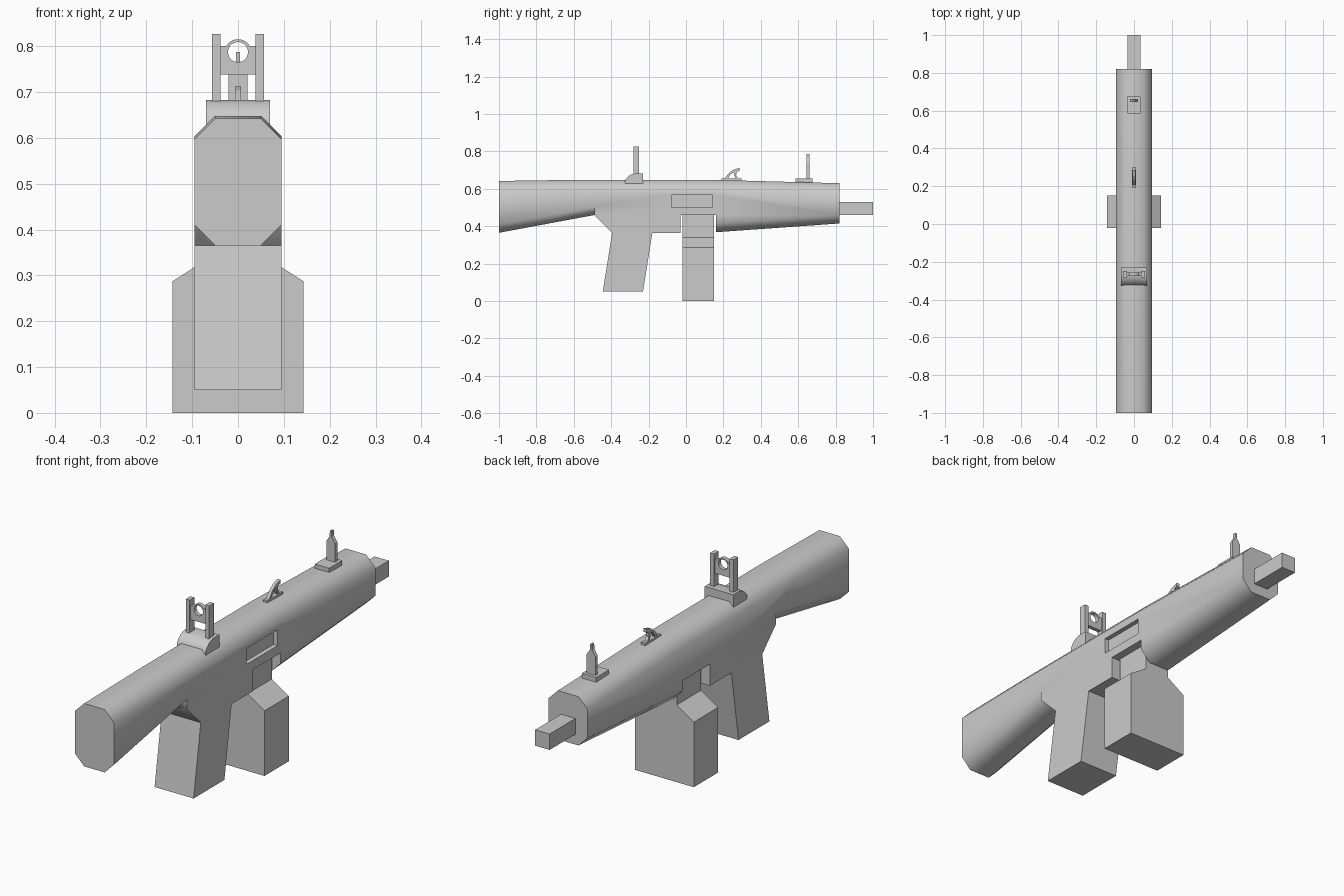
import bpy, bmesh, math

if "Cube" in bpy.data.objects:
    bpy.data.objects.remove(bpy.data.objects["Cube"])

def loft(name, sections, bm=None):
    """Skin matching closed 3D sections, with end caps."""
    own = bm is None
    bm = bm or bmesh.new()
    rings = [[bm.verts.new(p) for p in s] for s in sections]
    n = len(rings[0])
    faces = [bm.faces.new(rings[0]), bm.faces.new(rings[-1])]
    for a, b in zip(rings, rings[1:]):
        for i in range(n):
            j = (i + 1) % n
            faces.append(bm.faces.new((a[i], a[j], b[j], b[i])))
    bmesh.ops.recalc_face_normals(bm, faces=faces)
    return finish(name, bm) if own else None

def finish(name, bm):
    me = bpy.data.meshes.new(name)
    bm.to_mesh(me)
    bm.free()
    ob = bpy.data.objects.new(name, me)
    bpy.context.collection.objects.link(ob)
    return ob

def side_prism(name, pts, x0, x1):
    return loft(name, [[(x, y, z) for y, z in pts] for x in (x0, x1)])

def front_prism(name, pts, y0, y1):
    return loft(name, [[(x, y, z) for x, z in pts] for y in (y0, y1)])

def mirrored(half):
    return half + [(-x, z) for x, z in reversed(half)]

def box(name, x0, x1, y0, y1, z0, z1):
    return side_prism(name, [(y0, z0), (y1, z0), (y1, z1), (y0, z1)], x0, x1)

def cut(ob, cutter):
    cutter.hide_render = True
    m = ob.modifiers.new("cut", 'BOOLEAN')
    m.operation, m.solver, m.object = 'DIFFERENCE', 'EXACT', cutter
    bpy.context.view_layer.objects.active = ob
    bpy.ops.object.modifier_apply(modifier=m.name)
    bpy.data.objects.remove(cutter)

W = 0.095   # half width of body
C = 0.045   # chamfer size

# Body: side outline of stock, grip, receiver and handguard
body = side_prism("body", [
    (-1, .365), (-.49, .46), (-.395, .365), (-.445, .05), (-.23, .05),
    (-.18, .365), (-.03, .365), (-.03, .46), (.16, .46), (.16, .368),
    (.82, .415), (.82, .63), (.15, .648), (-.6, .648), (-1, .642)], -W, W)

# Chamfers along the top, the stock underside and the handguard underside
bm = bmesh.new()
for edge, up in (([(-1.1, .6405), (-.6, .648), (.15, .648), (.9, .6279)], 1),
                 ([(-1.1, .3464), (-.49, .46)], -1),
                 ([(.16, .368), (.9, .4205)], -1)):
    for s in (1, -1):
        loft("", [[(s * (W - C - .02), y, z + up * .02),
                   (s * (W + .02), y, z - up * (C + .02)),
                   (s * (W + .02), y, z + up * .02)] for y, z in edge], bm)
cut(body, finish("chamfer_cutter", bm))

# Ejection port on the right side
cut(body, box("port_cutter", .075, .2, -.075, .14, .5, .57))

# Barrel
box("barrel", -.035, .035, .82, 1, .46, .53)

# Magazine with narrow neck
front_prism("magazine", mirrored([(.143, 0), (.143, .287), (.06, .34), (.06, .46)]), -.02, .15)

# Rear sight: base, two posts, aperture plate
base = side_prism("rear_sight_base", [
    (-.325, .625), (-.325, .645), (-.315, .66), (-.298, .675), (-.275, .683),
    (-.23, .683), (-.23, .625)], -.07, .07)
for s, side in ((-1, "left"), (1, "right")):
    box("rear_sight_post_" + side, s * .038, s * .057, -.282, -.25, .68, .826)
arch = [(.03 * math.cos(t), .785 + .03 * math.sin(t))
        for t in (math.radians(30 + 15 * i) for i in range(9))]
plate = front_prism("rear_sight_plate",
                    [(-.04, .738), (.04, .738), (.04, .8)] + arch + [(-.04, .8)],
                    -.275, -.257)
hole = [(.022 * math.cos(i * math.tau / 20), .787 + .022 * math.sin(i * math.tau / 20))
        for i in range(20)]
cut(plate, front_prism("hole_cutter", hole, -.4, -.1))

# Front sight: base and pointed blade
box("front_sight_base", -.035, .035, .585, .675, .628, .655)
front_prism("front_sight_blade",
            mirrored([(.021, .65), (.021, .738), (.005, .762), (.004, .787)]), .645, .661)

# Charging lever: base and hooked fin
box("lever_base", -.01, .01, .19, .298, .64, .655)
side_prism("lever_hook", [
    (.205, .653), (.23, .685), (.255, .703), (.285, .712), (.285, .696),
    (.27, .69), (.268, .672), (.28, .653), (.268, .653), (.257, .672),
    (.255, .688), (.24, .68), (.222, .653)], -.007, .007)

# Smooth shading over the chamfers and curves
for ob in (body, base, plate):
    bpy.ops.object.select_all(action='DESELECT')
    ob.select_set(True)
    bpy.context.view_layer.objects.active = ob
    bpy.ops.object.shade_smooth_by_angle(angle=math.radians(50 if ob == body else 35))
